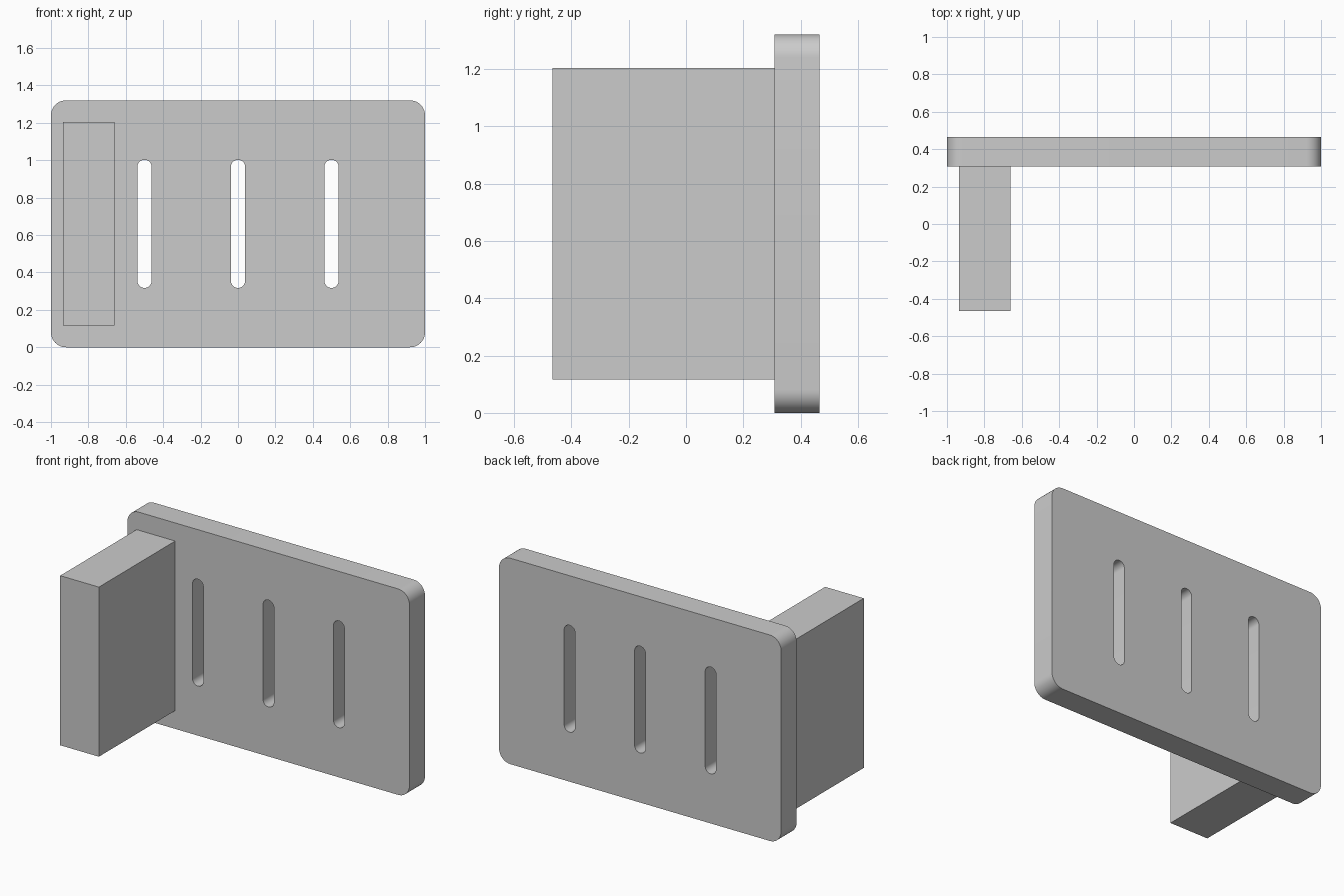
import bpy, bmesh, math

if "Cube" in bpy.data.objects:
    bpy.data.objects.remove(bpy.data.objects["Cube"])

Y_BACK, Y_JOIN, Y_FRONT = 0.465, 0.308, -0.465
HEIGHT = 1.32


def rounded_outline(cx, cy, w, h, r, steps):
    """Points of a rounded rectangle, counter-clockwise."""
    pts = []
    for i, (sx, sy) in enumerate([(1, 1), (-1, 1), (-1, -1), (1, -1)]):
        ox, oy = cx + sx * (w / 2 - r), cy + sy * (h / 2 - r)
        for k in range(steps + 1):
            a = math.pi / 2 * (i + k / steps)
            p = (ox + r * math.cos(a), oy + r * math.sin(a))
            if not pts or math.dist(p, pts[-1]) > 1e-5:
                pts.append(p)
    if math.dist(pts[0], pts[-1]) < 1e-5:
        pts.pop()
    return pts


# Back plate: rounded rectangle with three slots, extruded
curve = bpy.data.curves.new("back_plate", 'CURVE')
curve.dimensions = '2D'
curve.fill_mode = 'BOTH'
curve.extrude = (Y_BACK - Y_JOIN) / 2
outlines = [rounded_outline(0, HEIGHT / 2, 2, HEIGHT, 0.08, 10)]
outlines += [rounded_outline(x, HEIGHT / 2, 0.077, 0.685, 0.0384, 8) for x in (-0.5, 0, 0.5)]
for pts in outlines:
    spline = curve.splines.new('POLY')
    spline.points.add(len(pts) - 1)
    for point, (x, y) in zip(spline.points, pts):
        point.co = (x, y, 0, 1)
    spline.use_cyclic_u = True
plate = bpy.data.objects.new("back_plate", curve)
bpy.context.collection.objects.link(plate)
plate.rotation_euler.x = math.pi / 2
plate.location.y = (Y_BACK + Y_JOIN) / 2
bpy.context.view_layer.objects.active = plate
plate.select_set(True)
bpy.ops.object.convert(target='MESH')
plate = bpy.context.object
bm = bmesh.new()
bm.from_mesh(plate.data)
bmesh.ops.remove_doubles(bm, verts=bm.verts, dist=1e-5)
bmesh.ops.recalc_face_normals(bm, faces=bm.faces)
bm.to_mesh(plate.data)
bm.free()
bpy.ops.object.shade_smooth_by_angle(angle=math.radians(30))

# Side block standing out from the front of the plate
x0, x1, z0, z1 = -0.935, -0.661, 0.117, 1.204
bpy.ops.mesh.primitive_cube_add(
    size=1, location=((x0 + x1) / 2, (Y_FRONT + Y_JOIN) / 2, (z0 + z1) / 2))
block = bpy.context.object
block.name = "side_block"
block.scale = (x1 - x0, Y_JOIN - Y_FRONT, z1 - z0)
